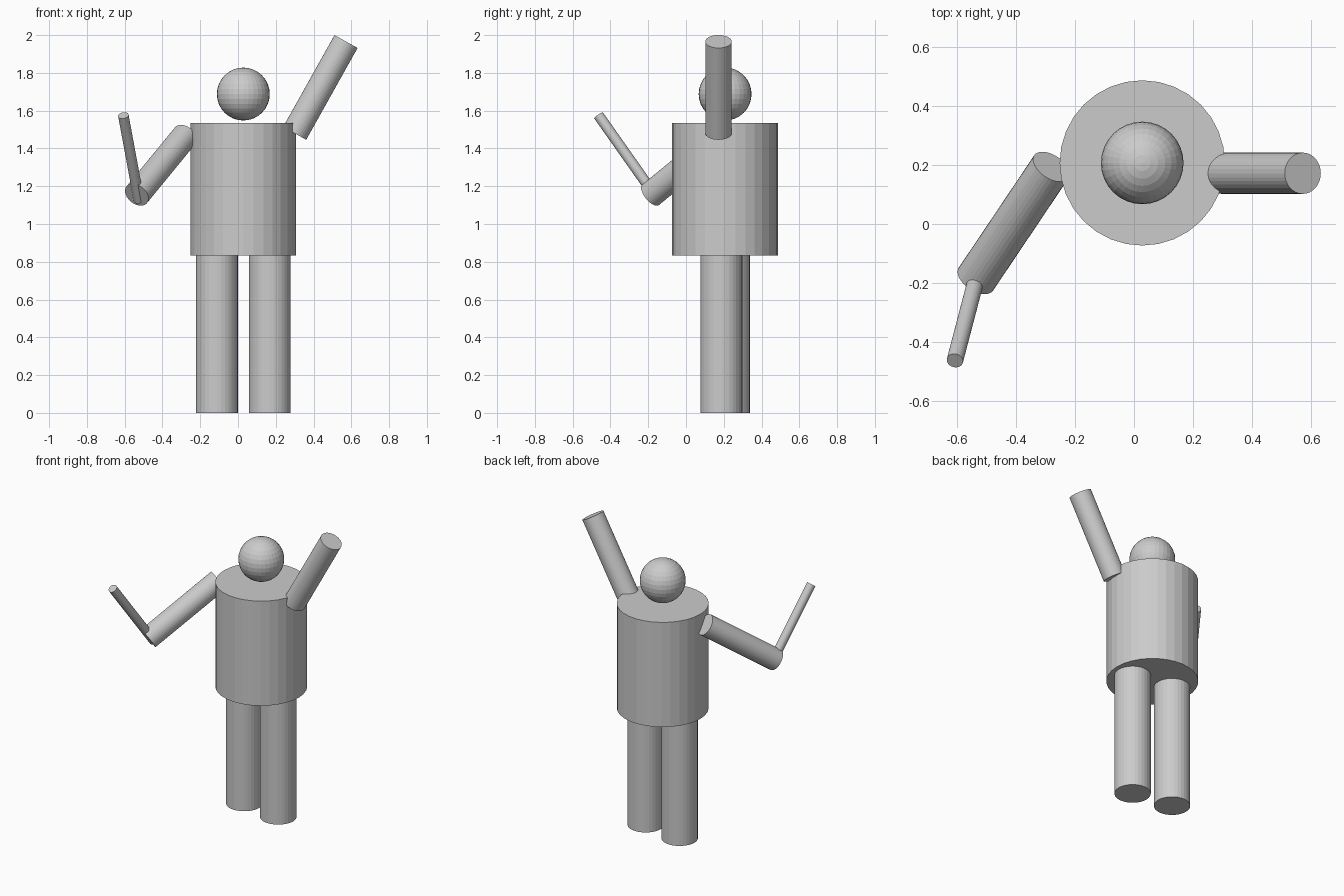
import bpy
from mathutils import Vector

if "Cube" in bpy.data.objects:
    bpy.data.objects.remove(bpy.data.objects["Cube"])


def rod(name, start, end, radius):
    """Capped cylinder running between two points."""
    a, b = Vector(start), Vector(end)
    axis = b - a
    bpy.ops.mesh.primitive_cylinder_add(
        vertices=32, radius=radius, depth=axis.length, location=(a + b) / 2,
        rotation=axis.to_track_quat('Z', 'Y').to_euler())
    bpy.context.object.name = name


CX, CY = 0.028, 0.207          # body axis
HIP, NECK = 0.832, 1.535       # torso bottom and top

# Torso and head
rod("torso", (CX, CY, HIP), (CX, CY, NECK), 0.28)
bpy.ops.mesh.primitive_uv_sphere_add(
    segments=32, ring_count=16, radius=0.14, location=(CX, CY, 1.688))
bpy.context.object.name = "head"

# Legs, one slightly ahead of the other
for name, dx, dy in (("left_leg", -0.14, 0.02), ("right_leg", 0.14, -0.02)):
    rod(name, (CX + dx, CY + dy, 0), (CX + dx, CY + dy, HIP), 0.111)

# Raised straight arm
rod("raised_arm", (0.300, 0.172, 1.480), (0.572, 0.172, 1.966), 0.07)

# Bent arm: thick upper part and thin forearm at a right angle
rod("bent_upper_arm", (-0.280, 0.194, 1.467), (-0.536, -0.187, 1.155), 0.07)
rod("bent_forearm", (-0.524, -0.146, 1.125), (-0.607, -0.463, 1.575), 0.028)
